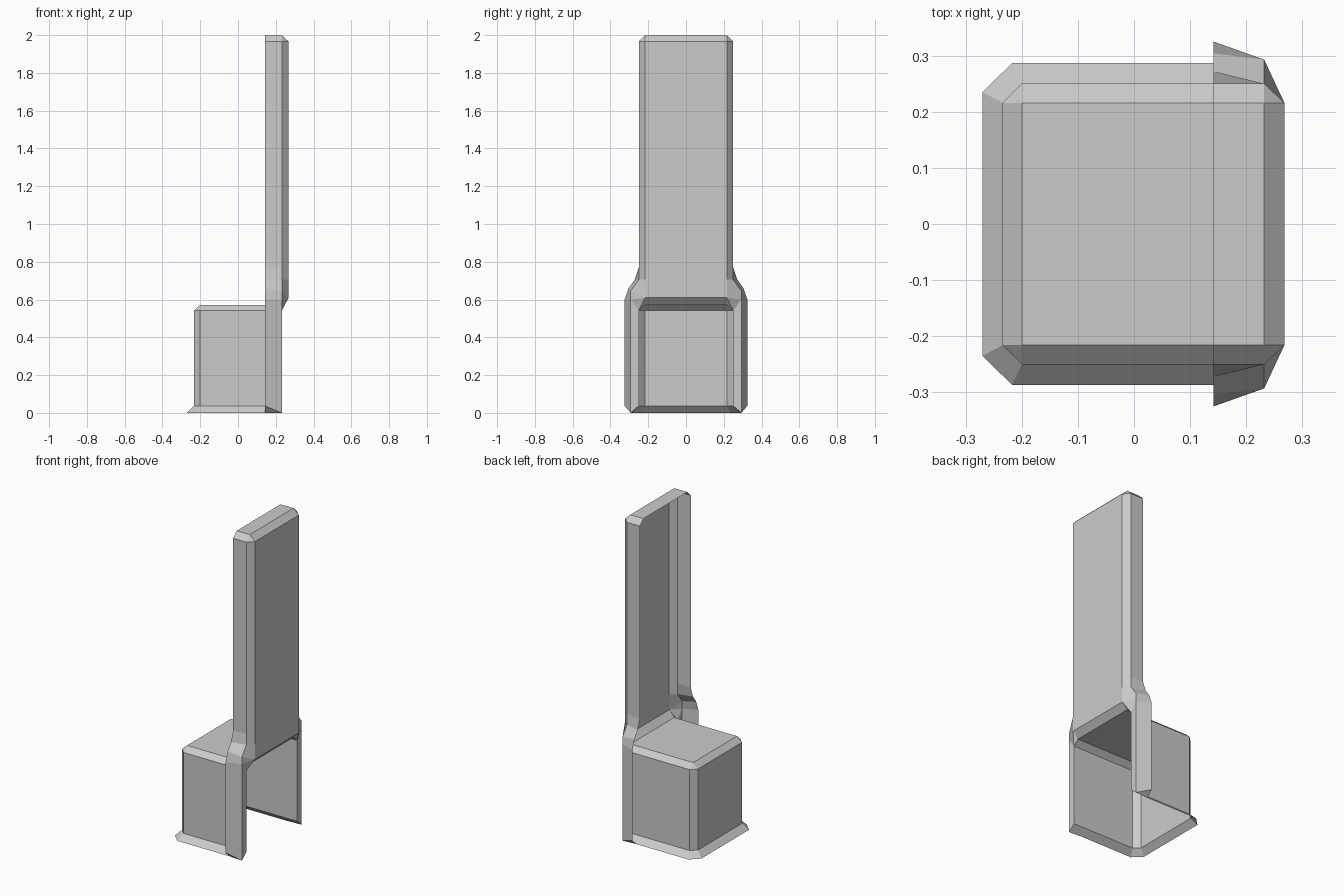
import bpy, bmesh
from mathutils import Vector

if "Cube" in bpy.data.objects:
    bpy.data.objects.remove(bpy.data.objects["Cube"])


def loft(name, strips, ref):
    """Skin rows of points (the +y half), face outward from ref, mirror across y."""
    bm = bmesh.new()
    cache = {}

    def vert(p):
        if p not in cache:
            cache[p] = bm.verts.new(p)
        return cache[p]

    for rows in strips:
        for a, b in zip(rows, rows[1:]):
            for i in range(len(a) - 1):
                pts = list(dict.fromkeys((a[i], a[i + 1], b[i + 1], b[i])))
                if len(pts) > 2:
                    bm.faces.new([vert(p) for p in pts])
    bmesh.ops.recalc_face_normals(bm, faces=bm.faces)
    bm.normal_update()
    out = sum(f.calc_area() * f.normal.dot(f.calc_center_median() - Vector(ref)) for f in bm.faces)
    if out < 0:
        bmesh.ops.reverse_faces(bm, faces=bm.faces)
    me = bpy.data.meshes.new(name)
    bm.to_mesh(me)
    bm.free()
    ob = bpy.data.objects.new(name, me)
    bpy.context.collection.objects.link(ob)
    m = ob.modifiers.new("mirror", 'MIRROR')
    m.use_axis = (False, True, False)


def level(profile, z):
    return [(x, y, z) for x, y in profile]


F, S, B = 0.268, 0.232, 0.142      # panel face, shoulder and open rear edge in x

# seat box: flared bottom rim, walls, chamfered top; open below and at +x
wall = [(-.234, 0), (-.234, .216), (-.2, .25), (B, .25), (S, .25)]
rim = [(-.27, 0), (-.27, .235), (-.217, .287), (B, .287), (S, .293)]
top = [(-.2, 0), (-.2, .216), (-.2, .216), (B, .216), (S, .216)]
mid = [(x, 0) for x, y in top]
loft("seat", [[level(rim, 0), level(wall, .037), level(wall, .541),
               level(top, .572), level(mid, .572)]], (0, 0, .25))

# tall backrest shell, hollow at the rear, widening at its foot
side = [(F, 0), (F, .216), (S, .25), (B, .25)]
corner, knee, joint = (F, .216, .61), (S, .293, .6), (S, .25, .541)
front = [(F, 0, .61), corner]
seam = [(S, 0, .572), (S, .216, .572)]
loft("backrest", [
    [[(S, 0, 2), (S, 0, 2), (S, 0, 2), (B, 0, 2)],
     [(S, 0, 2), (S, .216, 2), (S, .216, 2), (B, .216, 2)],
     level(side, 1.966), level(side, .77),
     level(side[:3] + [(B, .272)], .705),
     front + [(S, .293, .645), (B, .304, .66)],
     front + [knee, (B, .325, .6)]],
    [front, seam],
    [[corner, corner], [seam[1], joint]],
    [[corner, corner], [joint, knee]],
], (B, 0, 1.2))

# back legs: slanted outer strip, front return and foot triangle
foot, heel = (S, .293, 0), (B, .325, .037)
loft("back_leg", [
    [[joint, knee, (B, .325, .6)], [(S, .25, .037), foot, heel]],
    [[foot, heel], [foot, (B, .287, 0)]],
], (B, 0, .3))
